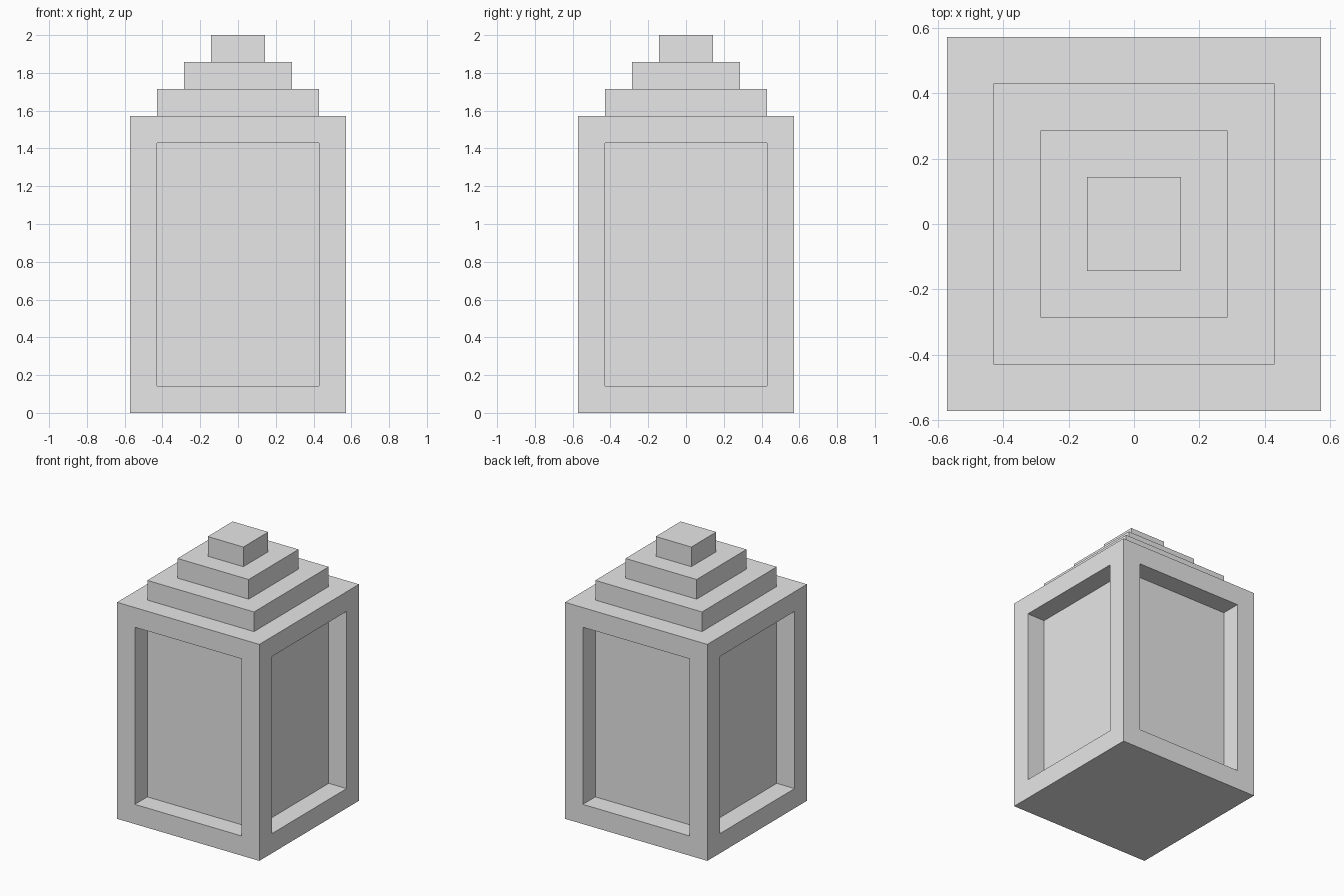
import bpy
import bmesh

old = bpy.data.objects.get("Cube")
if old:
    bpy.data.objects.remove(old, do_unlink=True)

U = 1 / 7  # module: step height, frame width and recess depth

stone = bpy.data.materials.new("light_grey")
stone.use_nodes = True
stone.diffuse_color = (0.8, 0.8, 0.8, 1)
stone.node_tree.nodes["Principled BSDF"].inputs["Base Color"].default_value = (0.8, 0.8, 0.8, 1)


def block(name, half, bottom, height, recessed=False):
    """Square block; optionally with a framed recess in each side."""
    bm = bmesh.new()
    bmesh.ops.create_cube(bm, size=1)
    for v in bm.verts:
        v.co.x *= 2 * half
        v.co.y *= 2 * half
        v.co.z = bottom + (v.co.z + 0.5) * height
    if recessed:
        bm.normal_update()
        sides = [f for f in bm.faces if abs(f.normal.z) < 0.5]
        # Frame each side, then push its panel straight inwards
        bmesh.ops.inset_individual(bm, faces=sides, thickness=U, use_even_offset=True)
        for face in sides:
            inward = -face.normal * U
            panel = bmesh.ops.extrude_discrete_faces(bm, faces=[face])["faces"][0]
            bmesh.ops.translate(bm, verts=panel.verts[:], vec=inward)
    bmesh.ops.recalc_face_normals(bm, faces=bm.faces[:])
    mesh = bpy.data.meshes.new(name)
    bm.to_mesh(mesh)
    bm.free()
    mesh.materials.append(stone)
    obj = bpy.data.objects.new(name, mesh)
    bpy.context.collection.objects.link(obj)
    return obj


# Panelled body
block("body", 4 * U, 0, 11 * U, recessed=True)

# Stepped roof
for i, name in enumerate(("roof_lower_step", "roof_middle_step", "roof_cap")):
    block(name, (3 - i) * U, (11 + i) * U, U)
